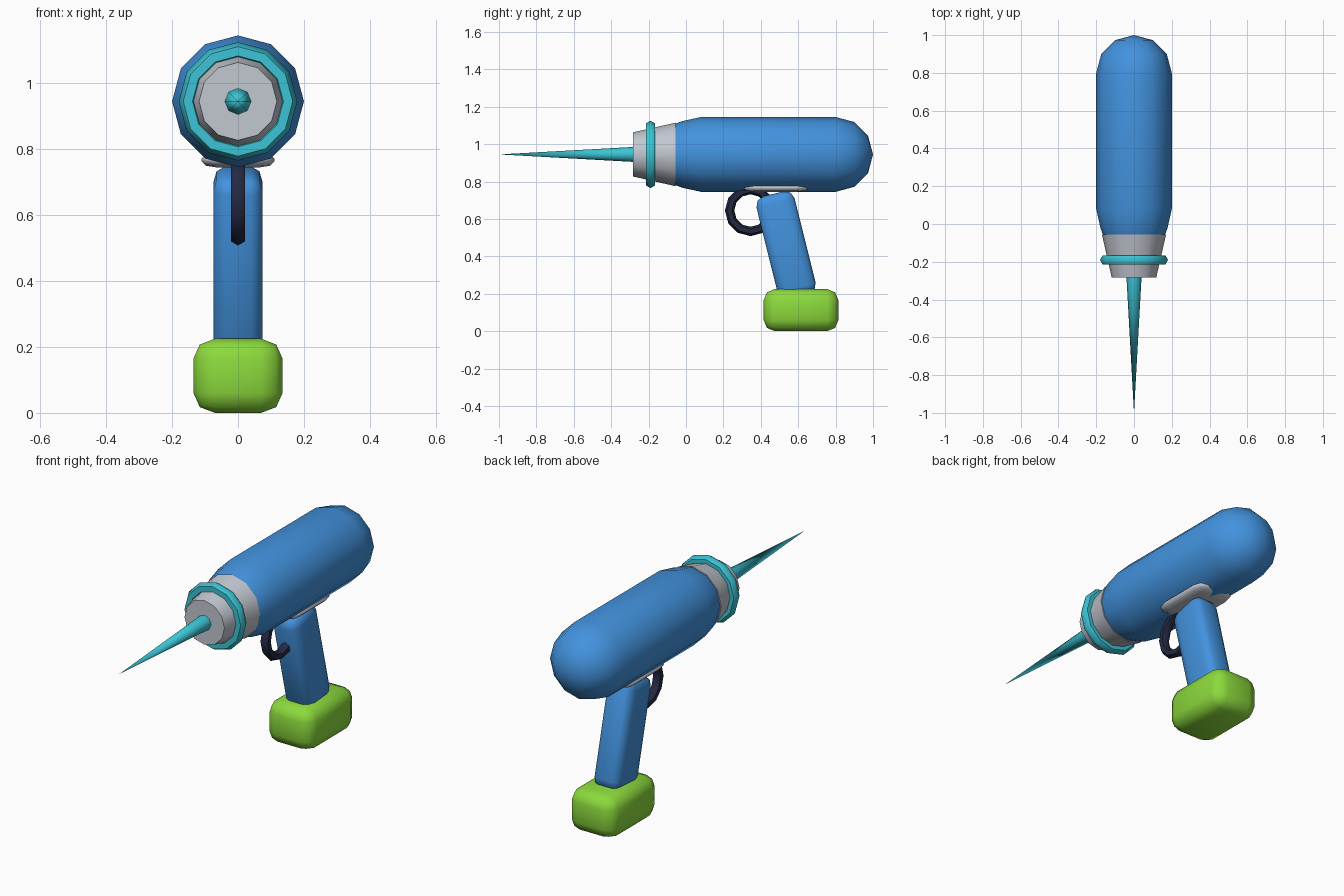
import bpy, bmesh
from math import sin, cos, pi, radians

cube = bpy.data.objects.get("Cube")
if cube:
    bpy.data.objects.remove(cube, do_unlink=True)

AXIS_Z = 0.945


def material(name, rgb):
    m = bpy.data.materials.new(name)
    m.use_nodes = True
    m.diffuse_color = (*rgb, 1)
    m.node_tree.nodes["Principled BSDF"].inputs["Base Color"].default_value = (*rgb, 1)
    return m


blue = material("blue", (0.055, 0.29, 0.73))
green = material("green", (0.26, 0.70, 0.045))
cyan = material("cyan", (0.045, 0.55, 0.66))
grey = material("grey", (0.54, 0.57, 0.63))
navy = material("navy", (0.018, 0.022, 0.055))


def finish(obj, name, mat, angle=60):
    obj.name = name
    obj.data.materials.clear()
    obj.data.materials.append(mat)
    bpy.ops.object.select_all(action='DESELECT')
    obj.select_set(True)
    bpy.context.view_layer.objects.active = obj
    bpy.ops.object.shade_smooth_by_angle(angle=radians(angle))
    return obj


def from_bmesh(bm, name, mat):
    bmesh.ops.recalc_face_normals(bm, faces=bm.faces)
    mesh = bpy.data.meshes.new(name)
    bm.to_mesh(mesh)
    bm.free()
    obj = bpy.data.objects.new(name, mesh)
    bpy.context.collection.objects.link(obj)
    return finish(obj, name, mat)


def lathe(name, profile, sides, mat):
    """Turn (y, radius) points around the barrel axis."""
    bm = bmesh.new()
    rings = []
    for y, r in profile:
        turns = [2 * pi * i / sides for i in range(sides)]
        rings.append([bm.verts.new((r * cos(t), y, AXIS_Z + r * sin(t))) for t in turns])
    for a, b in zip(rings, rings[1:]):
        for i in range(sides):
            j = (i + 1) % sides
            bm.faces.new((a[i], a[j], b[j], b[i]))
    bm.faces.new(rings[0])
    bm.faces.new(rings[-1])
    bmesh.ops.remove_doubles(bm, verts=bm.verts, dist=0.0005)
    return from_bmesh(bm, name, mat)


def rounded_box(name, center, size, bevel, mat, tilt=0):
    """Box with its own bevel width along each axis."""
    bm = bmesh.new()
    bmesh.ops.create_cube(bm, size=1)
    bmesh.ops.scale(bm, vec=[s / b for s, b in zip(size, bevel)], verts=bm.verts)
    bmesh.ops.bevel(bm, geom=bm.edges[:], offset=1, segments=2, profile=0.5, affect='EDGES')
    bmesh.ops.scale(bm, vec=bevel, verts=bm.verts)
    obj = from_bmesh(bm, name, mat)
    obj.location = center
    obj.rotation_euler.x = radians(tilt)
    return obj


def ring(name, center, rotation, major, minor, mat):
    bpy.ops.mesh.primitive_torus_add(
        location=center, rotation=rotation, major_segments=12, minor_segments=6,
        major_radius=major, minor_radius=minor)
    return finish(bpy.context.object, name, mat)


# Barrel: domed back, slightly rounded front
dome = [(0.8 + 0.2 * sin(a), 0.2 * cos(a)) for a in (0, pi / 6, pi / 3, pi / 2)]
lathe("barrel", [(-0.055, 0.165), (-0.02, 0.178), (0.08, 0.2)] + dome, 12, blue)

# Nose: tapered collar, ring and spike
lathe("nose_collar", [(-0.283, 0.118), (-0.055, 0.17)], 12, grey)
ring("nose_ring", (0, -0.19, AXIS_Z), (pi / 2, 0, 0), 0.152, 0.028, cyan)
lathe("spike", [(-1, 0), (-0.28, 0.04)], 8, cyan)

# Grip, mounting plate and battery
rounded_box("mounting_plate", (0, 0.48, 0.767), (0.22, 0.35, 0.045), (0.045, 0.07, 0.018), grey)
rounded_box("grip", (0, 0.535, 0.46), (0.15, 0.21, 0.565), (0.035, 0.05, 0.05), blue, 14)
rounded_box("battery", (0, 0.615, 0.1125), (0.27, 0.4, 0.225), (0.065, 0.06, 0.06), green)

# Trigger guard
ring("trigger_guard", (0, 0.345, 0.645), (0, pi / 2, 0), 0.112, 0.025, navy)
